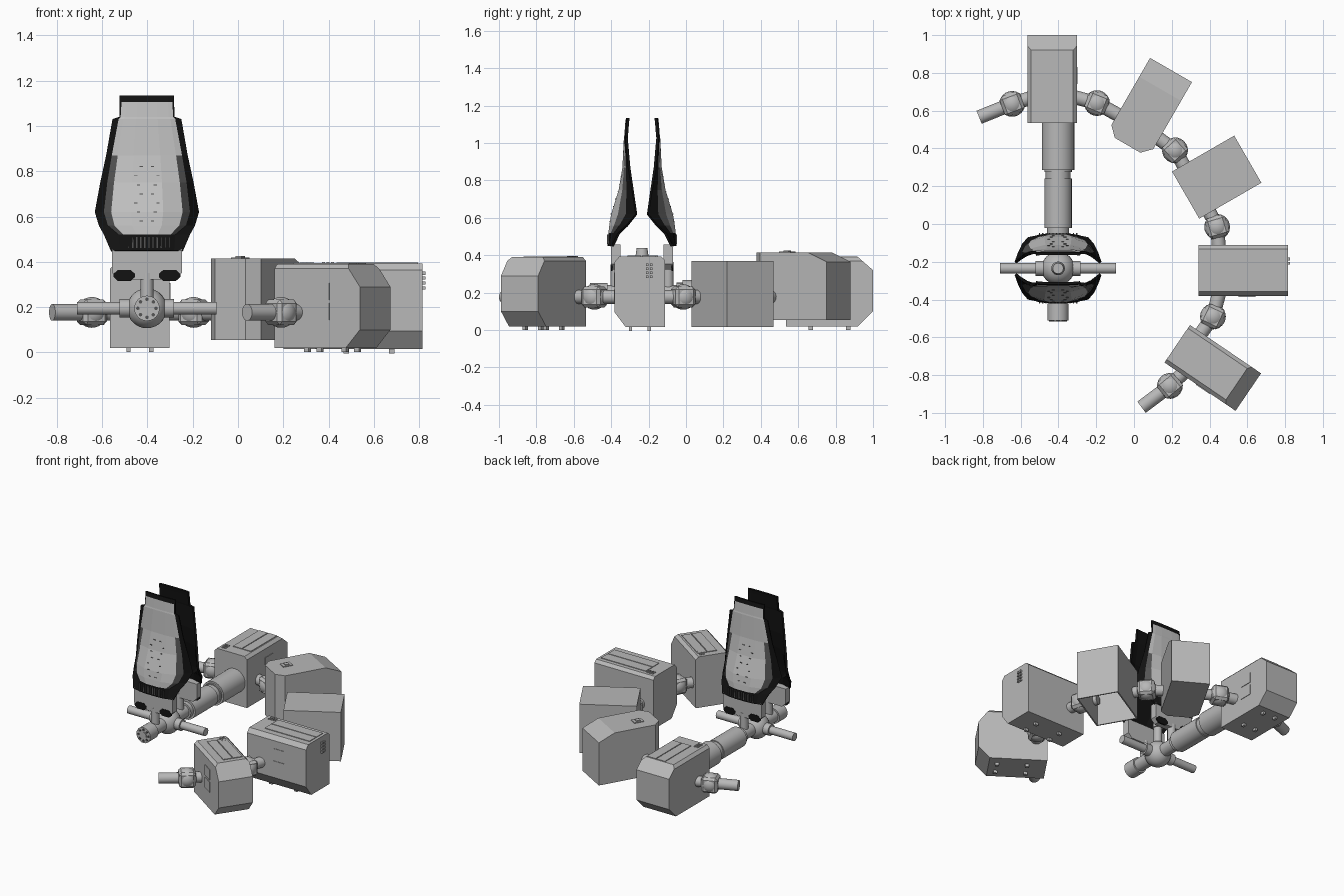
import bpy, bmesh, math
from mathutils import Vector, Matrix

if "Cube" in bpy.data.objects:
    bpy.data.objects.remove(bpy.data.objects["Cube"])


def material(name, v):
    m = bpy.data.materials.new(name)
    m.diffuse_color = (v, v, v, 1)
    m.use_nodes = True
    m.node_tree.nodes["Principled BSDF"].inputs["Base Color"].default_value = m.diffuse_color
    return m


GREY = material("hull grey", 0.48)
PALE = material("shell pale grey", 0.54)
DARK = material("dark grey", 0.09)
BLACK = material("black", 0.006)


def finish(name, bm, mats, matrix=None, smooth=False):
    bmesh.ops.recalc_face_normals(bm, faces=bm.faces)
    me = bpy.data.meshes.new(name)
    bm.to_mesh(me)
    bm.free()
    for m in mats:
        me.materials.append(m)
    if smooth:
        for p in me.polygons:
            p.use_smooth = True
        me.set_sharp_from_angle(angle=math.radians(35))
    ob = bpy.data.objects.new(name, me)
    bpy.context.collection.objects.link(ob)
    if matrix is not None:
        ob.matrix_world = matrix
    return ob


def box(name, center, size, mat=GREY, matrix=None, cuts=(), bevel=0):
    """Box with edges cut off; a cut gives the signed length removed along each axis."""
    bm = bmesh.new()
    half = Vector(size) / 2
    bmesh.ops.create_cube(bm, size=1, matrix=Matrix.Diagonal((*size, 1)))
    for cut in cuts:
        co, no = Vector(), Vector()
        for i, v in enumerate(cut):
            if v:
                co[i] = math.copysign(half[i], v)
                no[i] = 1 / v
        i = next(k for k in range(3) if cut[k])
        co[i] -= cut[i]
        bmesh.ops.bisect_plane(bm, geom=bm.verts[:] + bm.edges[:] + bm.faces[:],
                               plane_co=co, plane_no=no.normalized(), clear_outer=True)
        bmesh.ops.holes_fill(bm, edges=[e for e in bm.edges if e.is_boundary], sides=0)
    if bevel:
        bmesh.ops.bevel(bm, geom=bm.edges[:], offset=bevel, segments=1, affect='EDGES')
    return finish(name, bm, [mat], (matrix or Matrix()) @ Matrix.Translation(center))


def tube(name, p, q, r, mat=GREY, r2=None, seg=24):
    p, q = Vector(p), Vector(q)
    bm = bmesh.new()
    bmesh.ops.create_cone(bm, cap_ends=True, segments=seg, radius1=r,
                          radius2=r if r2 is None else r2, depth=(q - p).length)
    rot = (q - p).to_track_quat('Z', 'Y').to_matrix().to_4x4()
    return finish(name, bm, [mat], Matrix.Translation((p + q) / 2) @ rot, True)


def ball(name, c, r):
    bm = bmesh.new()
    bmesh.ops.create_uvsphere(bm, u_segments=24, v_segments=14, radius=r)
    return finish(name, bm, [GREY], Matrix.Translation(c), True)


def frame(x, y, z0, z1, deg):
    return Matrix.Translation((x, y, (z0 + z1) / 2)) @ Matrix.Rotation(math.radians(deg), 4, 'Z')


# Ring of modules: local x points outward along each module
back = frame(-0.433, 0.767, 0.02, 0.39, 90)
box("back_module", (0, 0, 0), (0.466, 0.262, 0.37), GREY, back,
    [(0.08, 0, 0.07), (0.08, 0, -0.08), (0, 0.02, 0.02), (0, -0.02, 0.02)])
upper = frame(0.081, 0.616, 0.055, 0.415, 60)
box("chamfered_module", (0, 0, 0), (0.46, 0.256, 0.36), GREY, upper,
    [(0.115, 0, 0.05), (-0.05, 0.05, 0), (-0.05, -0.05, 0)])
right = frame(0.578, -0.247, 0.015, 0.393, 0)
box("right_module", (0, 0, 0), (0.474, 0.27, 0.378), GREY, right,
    [(0, -0.025, 0.03), (0, -0.06, -0.08), (0, 0.02, 0.02)])
front = frame(0.417, -0.762, 0.02, 0.39, -34.2)
box("front_module", (0, 0, 0), (0.455, 0.24, 0.37), GREY, front,
    [(0.075, 0, 0.1), (0.075, 0, -0.08), (0, 0.02, 0.02), (0, -0.02, 0.02)])

# Hollow module, open underneath
crate = box("open_module", (0, 0, 0), (0.38, 0.288, 0.355), GREY, frame(0.438, 0.248, 0.015, 0.37, 30))
bm = bmesh.new()
bm.from_mesh(crate.data)
bmesh.ops.delete(bm, geom=[f for f in bm.faces if f.normal.z < -0.5], context='FACES')
bm.to_mesh(crate.data)
bm.free()
mod = crate.modifiers.new("walls", 'SOLIDIFY')
mod.thickness = 0.012

# Roof hatches, side plates, buttons and feet on the detailed modules
for name, M, u, w, lu, lw, side in (("back", back, 0.0, -0.033, 0.30, 0.15, -1),
                                    ("right", right, 0.037, 0.01, 0.36, 0.16, -1),
                                    ("front", front, -0.03, 0.02, 0.30, 0.14, -1)):
    hz = 0.185 if name != "right" else 0.189
    hw = {"back": 0.131, "right": 0.135, "front": 0.12}[name]
    for k in (-1, 1):
        box(name + "_roof_hatch", (u, w + k * lw / 4, hz), (lu, lw / 2 - 0.006, 0.009), GREY, M)
        box(name + "_side_plate", (0.02, side * hw, 0.045 * k + 0.02), (0.09, 0.007, 0.075), GREY, M)
        box(name + "_foot", (-0.1, 0.05 * k, -hz - 0.004), (0.025, 0.018, 0.03), GREY, M)
        box(name + "_foot", (0.1, 0.05 * k, -hz - 0.004), (0.025, 0.018, 0.03), GREY, M)
    for i in range(3):
        for j in range(2):
            box(name + "_roof_button", (-0.2 + 0.02 * i, -side * (hw - 0.045 - 0.02 * j), hz),
                (0.013, 0.013, 0.012), GREY, M)
box("upper_hatch", (-0.1, 0.024, 0.18), (0.07, 0.055, 0.01), GREY, upper)
box("upper_hatch_handle", (-0.1, 0.024, 0.186), (0.03, 0.03, 0.008), GREY, upper)
for i in range(4):
    for j in range(2):
        box("end_button", (0.24, 0.04 + 0.022 * j, 0.08 + 0.022 * i), (0.018, 0.014, 0.014), GREY, right)

# Ball joints with the arms that tie neighbouring modules together
JZ = 0.177
joints = [((-0.645, 0.636), (-0.82, 0.565), (-0.54, 0.67)),
          ((-0.196, 0.64), (-0.31, 0.67), (-0.08, 0.575)),
          ((0.217, 0.39), (0.12, 0.46), (0.275, 0.29)),
          ((0.44, -0.015), (0.385, 0.09), (0.45, -0.13)),
          ((0.418, -0.49), (0.45, -0.37), (0.34, -0.60)),
          ((0.19, -0.857), (0.04, -0.97), (0.27, -0.78))]
for c, a, b in joints:
    c3 = Vector((*c, JZ))
    ang = math.degrees(math.atan2(b[1] - a[1], b[0] - a[0]))
    box("joint_housing", (0, 0, 0), (0.112, 0.112, 0.112), GREY, frame(*c, JZ, JZ, ang), bevel=0.016)
    ball("joint_ball", c3, 0.068)
    for end in (a, b):
        tube("joint_arm", c3, (*end, JZ), 0.037)

# Tunnel from the back module to the hub
X, Y, Z = -0.402, -0.235, 0.195
for y0, y1, r in ((0.56, 0.286, 0.086), (0.286, 0.275, 0.073), (0.275, 0.24, 0.066),
                  (0.24, -0.02, 0.073), (-0.02, -0.05, 0.058), (-0.05, -0.2, 0.045)):
    tube("tunnel_section", (X, y0, Z), (X, y1, Z), r)

# Hub with side, front and top arms
ball("hub_ball", (X, Y, Z), 0.088)
for s in (-1, 1):
    tube("hub_collar", (X, Y, Z), (X + s * 0.12, Y, Z), 0.04)
    tube("hub_side_arm", (X, Y, Z), (X + s * 0.308, Y, Z), 0.028)
tube("hub_front_arm", (X, Y, Z), (X, -0.44, Z), 0.045)
tube("front_port", (X, -0.42, Z), (X, -0.512, Z), 0.056)
tube("port_disc", (X, -0.50, Z), (X, -0.517, Z), 0.025)
for i in range(8):
    t = math.tau * i / 8
    p = (X + 0.04 * math.cos(t), Z + 0.04 * math.sin(t))
    tube("port_bolt", (p[0], -0.505, p[1]), (p[0], -0.517, p[1]), 0.008, DARK, seg=8)
tube("hub_mast", (X, Y, Z), (X, Y, 0.40), 0.028)
tube("mast_cap", (X, Y, 0.39), (X, Y, 0.44), 0.036, r2=0.028)

# Shells. Rows: height, depth of centre, rim inner half-width, outer half-width, depth of edge
rows = [(0.45, 0.185, 0.12, 0.16, 0.165), (0.52, 0.18, 0.125, 0.19, 0.13),
        (0.56, 0.175, 0.172, 0.212, 0.085), (0.62, 0.165, 0.19, 0.23, 0.035),
        (0.75, 0.125, 0.175, 0.206, 0.055), (0.87, 0.105, 0.155, 0.18, 0.075),
        (1.03, 0.097, 0.125, 0.152, 0.09), (1.04, 0.095, 0.116, 0.122, 0.088),
        (1.105, 0.09, 0.112, 0.12, 0.083), (1.135, 0.086, 0.11, 0.12, 0.08)]


def depth_at(z):
    for a, b in zip(rows, rows[1:]):
        if a[0] <= z <= b[0]:
            return a[1] + (b[1] - a[1]) * (z - a[0]) / (b[0] - a[0])


for s, side in ((-1, "front"), (1, "back")):
    bm = bmesh.new()
    grid = []
    for z, dc, wi, we, de in rows:
        half = [(we, 0), (wi, 0.4), (0.83 * wi, 0.72), (0.38 * wi, 1)]
        pts = [(-x, f) for x, f in half] + [(x, f) for x, f in reversed(half)]
        grid.append([bm.verts.new((X + x, Y + s * (de + f * (dc - de)), z)) for x, f in pts])
    for j in range(len(rows) - 1):
        for i in range(7):
            f = bm.faces.new((grid[j][i], grid[j][i + 1], grid[j + 1][i + 1], grid[j + 1][i]))
            z = rows[j][0]
            if z < 0.5 or z > 1.1 or (i in (0, 6)):
                f.material_index = 2
            elif i in (1, 5) and z < 0.86:
                f.material_index = 1
    ob = finish(side + "_shell", bm, [PALE, DARK, BLACK])
    if ob.data.polygons[3].normal.y * s < 0:
        ob.data.flip_normals()
    mod = ob.modifiers.new("thickness", 'SOLIDIFY')
    mod.thickness = 0.014
    mod.offset = -1
    mod.material_offset = 2
    mod.material_offset_rim = 2
    # small slots on the shell's centre panel
    for i in range(7):
        z = 0.58 + 0.04 * i
        for k in (-1, 1):
            box("shell_slot", (X + k * (0.025 + 0.012 * (i % 3)), Y + s * depth_at(z), z),
                (0.014, 0.006, 0.004), DARK)
    # ribs across the black band
    for i in range(12):
        box("band_rib", (X + 0.018 * (i - 5.5), Y + s * 0.1825, 0.485), (0.006, 0.009, 0.05), DARK)
    # shell mount, its black pads and the strut down to the hub axis
    box("shell_mount", (X, Y + s * 0.14, 0.39), (0.31, 0.05, 0.135), GREY, None,
        [(0.03, 0, -0.03), (-0.03, 0, -0.03)])
    for k in (-1, 1):
        box("mount_pad", (X + k * 0.1, Y + s * 0.162, 0.34), (0.095, 0.01, 0.05), BLACK, None,
            [(a * 0.02, 0, b * 0.018) for a in (-1, 1) for b in (-1, 1)])
    tube("mount_strut", (X, Y + s * 0.14, 0.2), (X, Y + s * 0.14, 0.35), 0.028)
